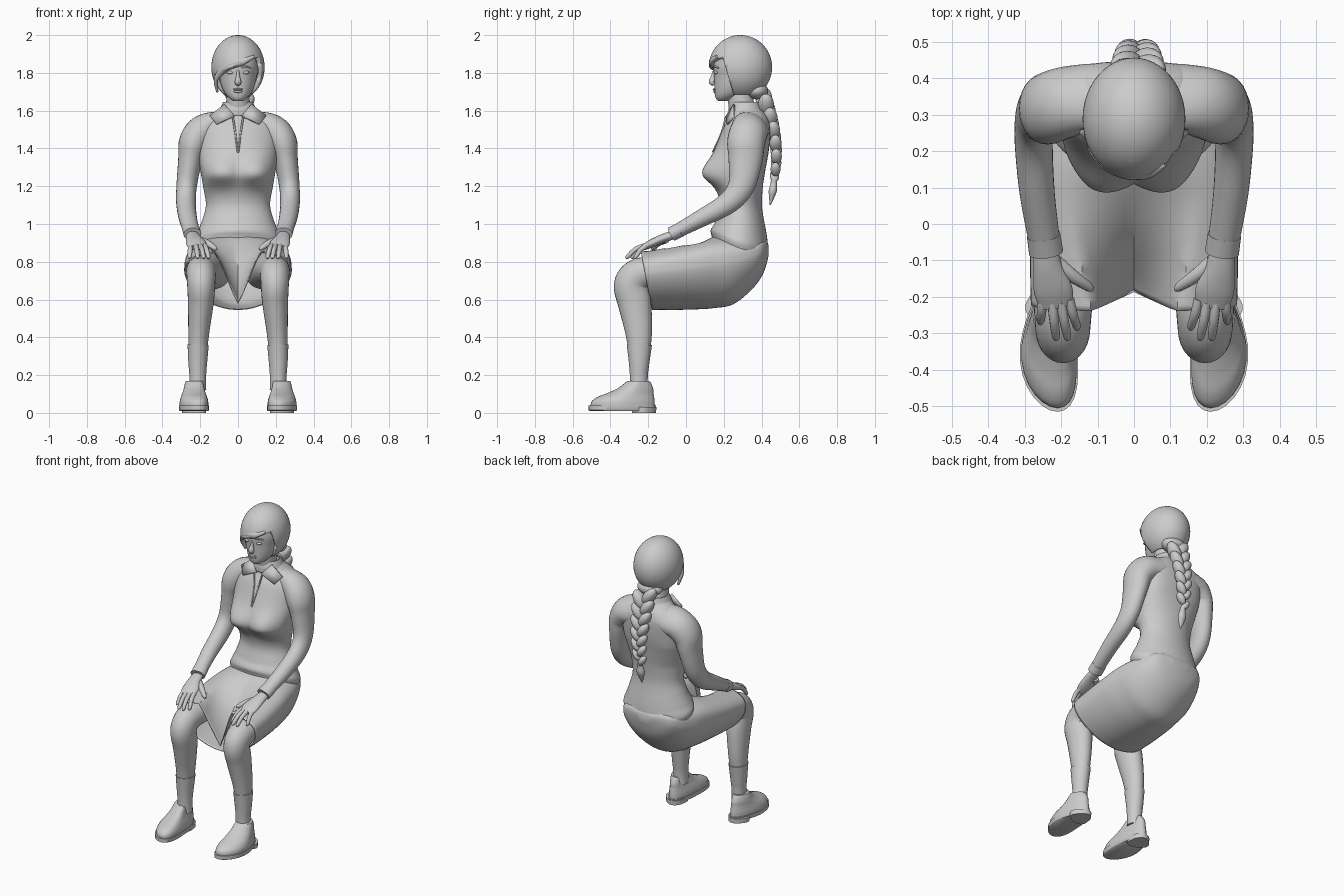
import bpy, bmesh, math
from mathutils import Vector, Matrix

cube = bpy.data.objects.get("Cube")
if cube:
    bpy.data.objects.remove(cube, do_unlink=True)

grey = bpy.data.materials.new("light grey")
grey.use_nodes = True
colour = (.6, .6, .6, 1)
grey.diffuse_color = colour
grey.node_tree.nodes["Principled BSDF"].inputs["Base Color"].default_value = colour


def finish(name, bm, mirror=False, thickness=0, angle=50):
    """Turn a bmesh into a smooth shaded object, with optional mirror and thickness."""
    bmesh.ops.recalc_face_normals(bm, faces=bm.faces)
    mesh = bpy.data.meshes.new(name)
    bm.to_mesh(mesh)
    bm.free()
    mesh.materials.append(grey)
    obj = bpy.data.objects.new(name, mesh)
    bpy.context.collection.objects.link(obj)
    bpy.ops.object.select_all(action='DESELECT')
    obj.select_set(True)
    bpy.context.view_layer.objects.active = obj
    bpy.ops.object.shade_smooth_by_angle(angle=math.radians(angle))
    if thickness:
        obj.modifiers.new("Thickness", 'SOLIDIFY').thickness = thickness
    if mirror:
        obj.modifiers.new("Mirror", 'MIRROR')
    return obj


def spline(points, steps):
    """Smooth curve through control rows of any length."""
    rows = [Vector(p) for p in points]
    rows = [rows[0]] + rows + [rows[-1]]
    out = []
    for a, b, c, d in zip(rows, rows[1:], rows[2:], rows[3:]):
        for i in range(steps):
            t = i / steps
            out.append(b + (c - a) * (t / 2) + (a * 2 - b * 5 + c * 4 - d) * (t * t / 2)
                       + (b * 3 - a - c * 3 + d) * (t ** 3 / 2))
    return out + [rows[-1]]


def skin(rings, cap_start=True, cap_end=True):
    """Bridge a list of closed rings into one surface."""
    bm = bmesh.new()
    loops = [[bm.verts.new(p) for p in ring] for ring in rings]
    n = len(loops[0])
    for lo, hi in zip(loops, loops[1:]):
        for i in range(n):
            j = (i + 1) % n
            bm.faces.new((lo[i], lo[j], hi[j], hi[i]))
    if cap_start:
        bm.faces.new(loops[0][::-1])
    if cap_end:
        bm.faces.new(loops[-1])
    return bm


def tube(name, points, flat=False, steps=5, seg=28, shape=None, caps=True, **options):
    """Loft ellipses along rows of x, y, z, width radius, depth radius."""
    rows = spline(points, steps)
    rings = []
    for k, row in enumerate(rows):
        before, after = rows[max(k - 1, 0)], rows[min(k + 1, len(rows) - 1)]
        along = Vector((0, 0, 1)) if flat else (Vector(after[:3]) - Vector(before[:3])).normalized()
        side = Vector((1, 0, 0))
        side = (side - along * along.dot(side)).normalized()
        deep = along.cross(side)
        ring = []
        for i in range(seg):
            a = math.tau * i / seg
            p = Vector(row[:3]) + side * (row[3] * math.cos(a)) + deep * (row[4] * math.sin(a))
            ring.append(shape(p, a) if shape else p)
        rings.append(ring)
    return finish(name, skin(rings, caps, caps), **options)


def ball(name, centre, radii, tilt=0, **options):
    bm = bmesh.new()
    bmesh.ops.create_uvsphere(bm, u_segments=20, v_segments=14, radius=1)
    bm.transform(Matrix.Translation(centre) @ Matrix.Rotation(tilt, 4, 'Y')
                 @ Matrix.Diagonal((*radii, 1)))
    return finish(name, bm, **options)


def central(rows):
    """Rows of height, y centre, width, depth on the centre line."""
    return [(0, y, z, w, d) for z, y, w, d in rows]


# Blouse body with a broad bust, full shoulder blades and a hem that drops at the back
def blouse_shape(p, a):
    s = math.sin(a)
    if s < 0:
        tall = .095 if p.z > 1.265 else .065
        wide = .1 if abs(p.x) > .11 else .14
        spread = ((abs(p.x) - .11) / wide) ** 2 + ((p.z - 1.265) / tall) ** 2
        p.y -= .084 * math.exp(-spread) * min(1, -2.5 * s)
    else:
        p.y += .1 * s * (1 - s) * max(0, min(1, (p.z - 1.2) / .15, (1.6 - p.z) / .08))
    p.z -= .25 * (p.y - .285) * max(0, min(1, (1 - p.z) / .1))
    return p


tube("blouse", central([
    (.84, .285, .215, .138), (.9, .285, .236, .149), (.95, .28, .218, .149), (1.02, .285, .19, .128),
    (1.1, .29, .17, .112), (1.2, .285, .185, .122), (1.3, .288, .202, .135), (1.4, .3, .212, .14),
    (1.5, .32, .208, .126), (1.56, .332, .165, .103), (1.595, .328, .115, .088), (1.63, .31, .07, .07)]),
    flat=True, steps=8, seg=64, shape=blouse_shape)

# Sleeves flowing out of the shoulders, and cuffs
tube("sleeve", [
    (.04, .355, 1.53, .055, .085), (.12, .348, 1.517, .07, .098), (.19, .333, 1.488, .085, .1),
    (.234, .318, 1.43, .08, .1), (.253, .315, 1.34, .064, .09), (.272, .292, 1.2, .054, .07),
    (.275, .22, 1.11, .052, .058), (.265, .08, 1.03, .048, .046), (.242, -.07, .95, .042, .035)],
    mirror=True)
tube("cuff", [(.248, -.03, .97, .046, .039), (.241, -.078, .946, .047, .038)], mirror=True)

# Skirt: rows of y, half width, top, bottom, sag between the thighs
def skirt_ring(row, seg=72):
    y, wide, top, bottom, sag = row
    middle = bottom + .62 * (top - bottom)
    sling = .115 + .22 * (y + .24)
    ring = []
    for i in range(seg):
        a = math.tau * i / seg
        x, s = wide * math.cos(a), math.sin(a)
        if s > 0:
            z = middle + (top - middle) * s ** .6 - sag * max(0, 1 - abs(x) / sling)
        else:
            z = middle - (middle - bottom) * abs(s) ** 1.25
        lean = .06 * (top - z) / (top - bottom) if y < 0 else 0
        ring.append((x, y + lean * min(1, -y / .2), z))
    return ring


skirt_rows = spline([
    (-.24, .283, .86, .545, .28), (-.1, .285, .885, .545, .16), (.05, .28, .915, .548, .05),
    (.15, .268, .935, .555, 0), (.25, .25, .94, .575, 0), (.35, .212, .935, .655, 0),
    (.41, .16, .92, .74, 0), (.437, .06, .89, .83, 0)], 6)
finish("skirt", skin([skirt_ring(r) for r in skirt_rows], cap_start=False), thickness=.006)

# Legs and socks
tube("leg", [
    (.13, .2, .755, .1, .1), (.17, 0, .76, .095, .09), (.192, -.17, .75, .084, .08),
    (.195, -.255, .73, .078, .086), (.195, -.292, .675, .074, .09), (.197, -.272, .58, .068, .088),
    (.208, -.25, .42, .055, .07), (.213, -.248, .28, .046, .052), (.213, -.25, .12, .042, .044)],
    mirror=True)
tube("sock", [(.211, -.247, .36, .056, .067), (.213, -.248, .27, .05, .055),
              (.213, -.25, .19, .044, .047), (.213, -.25, .12, .045, .047)], mirror=True)


# Shoes: broad at the ball of the foot, narrower at the heel, toes turned slightly in
def shoe_shape(p, a):
    s = math.sin(a)
    p.x = .226 + (p.x - .226) * (.94 - .16 * s) + .012 * (1 - 2 * s * s if s < 0 else 1 - s)
    return p


def shoe_part(name, rows, **options):
    tube(name, [(.222, y, z, w, d) for z, y, w, d in rows], flat=True,
         shape=shoe_shape, mirror=True, **options)


shoe_part("shoe_upper", [(.03, -.335, .079, .17), (.06, -.333, .079, .167), (.085, -.318, .072, .149),
                         (.105, -.294, .064, .122), (.13, -.268, .056, .094), (.155, -.256, .05, .072),
                         (.17, -.252, .045, .058)])
shoe_part("shoe_sole", [(.01, -.335, .08, .172), (.014, -.337, .084, .178), (.038, -.337, .084, .178)], steps=1)
shoe_part("shoe_heel", [(0, -.222, .066, .064), (.03, -.222, .068, .065)], steps=1)
for i in range(3):
    y, z = -.372 + .022 * i, .116 + .014 * i
    tube("shoe_lace", [(.19, y, z - .012, .004, .004), (.222, y, z + .002, .004, .004),
                       (.254, y, z - .012, .004, .004)], seg=8, mirror=True)

# Hands resting on the knees
tube("palm", [(.242, -.06, .945, .032, .024), (.236, -.12, .925, .04, .023),
              (.222, -.18, .898, .053, .022), (.214, -.225, .876, .046, .016)], mirror=True)
fingers = {"index": (.178, -.205, .157, -.29), "middle": (.2, -.215, .183, -.318),
           "ring": (.224, -.215, .214, -.318), "little": (.25, -.2, .256, -.275)}
for name, (x, y, tx, ty) in fingers.items():
    tube(name + "_finger", [(x, y, .886, .014, .014), ((x + tx) / 2, (y + ty) / 2, .866, .013, .013),
                            (tx, ty + .01, .828, .011, .011), (tx, ty, .817, .004, .004)],
         seg=12, mirror=True)
tube("thumb", [(.215, -.105, .918, .022, .02), (.165, -.145, .9, .018, .017),
               (.125, -.172, .873, .013, .013), (.112, -.182, .867, .004, .004)], seg=12, mirror=True)

# Neck, collar and neckline
tube("neck", central([(1.54, .315, .075, .075), (1.62, .295, .064, .068), (1.72, .28, .06, .068)]))
tube("collar_band", central([(1.575, .325, .118, .1), (1.61, .315, .095, .09), (1.645, .315, .08, .078)]),
     flat=True, caps=False, thickness=.008)
bm = bmesh.new()
bm.faces.new([bm.verts.new(p) for p in (
    (.02, .212, 1.575), (.072, .25, 1.635), (.15, .25, 1.575), (.115, .212, 1.53))])
finish("collar_flap", bm, mirror=True, thickness=.012)
tube("neckline_edge", [(.028, .212, 1.57, .005, .005), (.014, .187, 1.48, .005, .005),
                       (.002, .14, 1.38, .004, .004)], seg=8, mirror=True)

# Head and face
tube("head", central([
    (1.65, .195, .022, .024), (1.665, .208, .045, .05), (1.69, .23, .068, .078), (1.73, .255, .088, .105),
    (1.78, .272, .1, .124), (1.84, .285, .112, .14), (1.91, .29, .1, .125), (1.97, .29, .04, .05)]), flat=True)
tube("nose", [(0, .156, 1.815, .008, .012), (0, .147, 1.78, .01, .015),
              (0, .138, 1.753, .018, .018), (0, .15, 1.738, .012, .01)], seg=14)
ball("eye", (.041, .16, 1.802), (.019, .012, .009), mirror=True)
tube("eyebrow", [(.018, .149, 1.826, .004, .004), (.045, .154, 1.834, .005, .005),
                 (.07, .172, 1.826, .003, .004)], seg=8, mirror=True)
ball("upper_lip", (0, .153, 1.713), (.027, .012, .006))
ball("lower_lip", (0, .156, 1.702), (.023, .012, .008))

# Hair cap with a slanted fringe and a face opening
bm = bmesh.new()
bmesh.ops.create_uvsphere(bm, u_segments=48, v_segments=32, radius=1)
bm.transform(Matrix.Translation((0, .288, 1.83)) @ Matrix.Diagonal((.141, .168, .17, 1)))
cuts = [(Vector((-.09, 0, 1.805)), Vector((-.4, 0, 1))),
        (Vector((0, .215, 1.81)), Vector((0, 1, .3))),
        (Vector((0, 0, 1.685)), Vector((0, 0, 1)))]
for point, normal in cuts:
    bmesh.ops.bisect_plane(bm, geom=bm.verts[:] + bm.edges[:] + bm.faces[:],
                           plane_co=point, plane_no=normal)
doomed = []
for f in bm.faces:
    fringe, front, low = [(f.calc_center_median() - p).dot(n) < 0 for p, n in cuts]
    if low or (fringe and front):
        doomed.append(f)
bmesh.ops.delete(bm, geom=doomed, context='FACES')
finish("hair", bm, thickness=.022)
tube("fringe_sweep", [(.085, .165, 1.885, .008, .01), (.02, .137, 1.86, .022, .016),
                      (-.06, .158, 1.83, .022, .018), (-.115, .21, 1.77, .012, .02),
                      (-.11, .24, 1.7, .006, .01)], seg=14)
ball("nape_hair", (0, .375, 1.705), (.085, .06, .045))

# Braid of alternating strands with a tied tail
strands = 13
for i in range(strands):
    t = i / (strands - 1)
    side = 1 if i % 2 else -1
    size = 1.15 - .5 * t
    ball("braid_strand", (.01 + side * .027 * size, .412 + .066 * math.sin(2.1 * t), 1.665 - .41 * t),
         (.032 * size, .038 * size, .06 * size), tilt=side * .6)
tube("braid_tie", [(.01, .467, 1.235, .017, .017), (.01, .464, 1.21, .017, .017)], seg=16)
tube("braid_tail", [(.01, .467, 1.23, .012, .012), (.01, .46, 1.18, .026, .022),
                    (.01, .453, 1.14, .018, .014), (.01, .446, 1.1, .003, .003)], seg=14)
